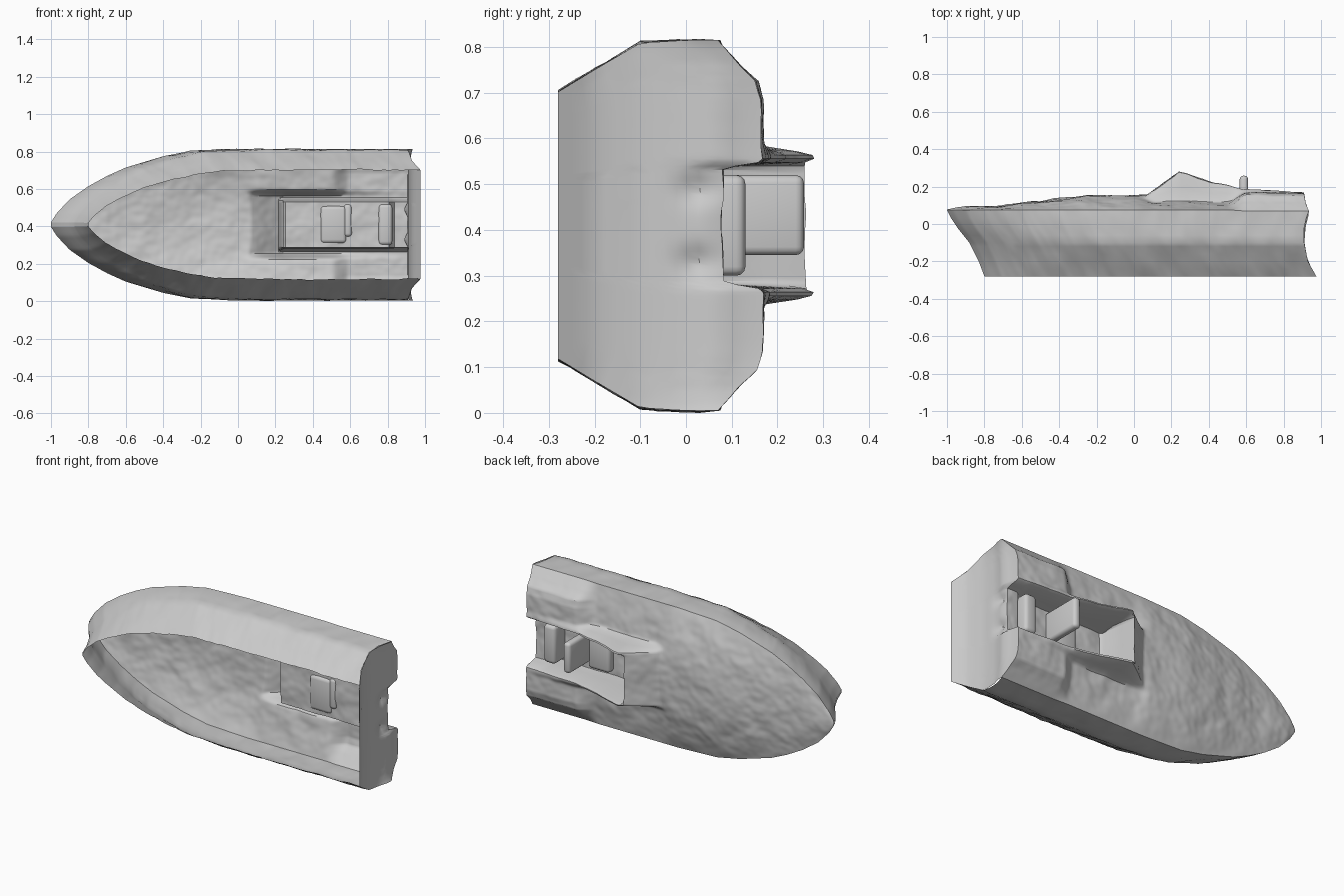
import bpy, bmesh, math
from mathutils import Vector, noise

if "Cube" in bpy.data.objects:
    bpy.data.objects.remove(bpy.data.objects["Cube"])

CZ = 0.41            # centreline height: the boat lies on its side, its deck faces +y
NX, NV = 170, 100    # stations along the hull, columns across the deck


def interp(pts, x):
    if x <= pts[0][0]:
        return pts[0][1]
    for (a, p), (b, q) in zip(pts, pts[1:]):
        if x <= b:
            return p + (q - p) * (x - a) / (b - a)
    return pts[-1][1]


def step(a, b, x):
    t = max(0, min(1, (x - a) / (b - a)))
    return t * t * (3 - 2 * t)


# Hull lines
HALF = [(-1, .012), (-.97, .06), (-.9, .135), (-.8, .205), (-.7, .26), (-.6, .305),
        (-.4, .365), (-.25, .395), (0, .405), (.95, .405)]
FLARE = [(-.28, .72), (-.2, .84), (-.1, .985), (0, 1), (.07, 1)]
BOW = [(-.28, -.80), (-.2, -.83), (-.1, -.88), (0, -.96), (.07, -1)]
STERN = [(-.28, .975), (-.2, .93), (-.1, .91), (0, .91), (.07, .935), (.17, .905)]
CROWN = [(-1, .08), (-.95, .088), (-.7, .1), (-.5, .125), (-.25, .153), (0, .155), (1, .155)]
SCREEN = [(.05, .14), (.12, .19), (.24, .28), (.42, .225), (.58, .185), (1, .165)]
SIDE = [(0, .168), (.68, .166), (.78, .155), (.86, .12), (1, .07)]


def deck_height(x, v, t):
    """Deck surface with side decks, windscreen and sunken cockpit."""
    a = abs(v)
    fore = .075 + (interp(CROWN, x) - .075) * (1 - t ** 2.2)
    if x > -.1:
        fore -= .025 * step(.0, .12, x) * step(.14, .2, a) * (1 - t ** 3)
    y = fore + (interp(SIDE, t) - fore) * step(.50, .60, x)
    if x > .05:                                     # windscreen surround
        rise = max(0, interp(SCREEN, x) - y)
        y += rise * (1 - step(.15, .185, a))
    well = step(.215, .245, x) * (1 - step(.122, .142, a))
    floor = .03 + .05 * step(.80, .84, x)           # cockpit well and low stern
    return y + (floor - y) * well


def bump(p):
    return .007 * noise.noise(p * 9) + .003 * noise.noise(p * 25)


def finish(bm, name, angle=35):
    bmesh.ops.remove_doubles(bm, verts=bm.verts, dist=.0004)
    bmesh.ops.recalc_face_normals(bm, faces=bm.faces)
    me = bpy.data.meshes.new(name)
    bm.to_mesh(me)
    bm.free()
    ob = bpy.data.objects.new(name, me)
    bpy.context.collection.objects.link(ob)
    bpy.ops.object.select_all(action='DESELECT')
    bpy.context.view_layer.objects.active = ob
    ob.select_set(True)
    bpy.ops.object.shade_smooth_by_angle(angle=math.radians(angle))
    return ob


def surface(name, rows, flip=False):
    """Skin a grid of points; flip turns the faces round."""
    bm = bmesh.new()
    vs = [[bm.verts.new(p) for p in r] for r in rows]
    for r0, r1 in zip(vs, vs[1:]):
        for i in range(len(r0) - 1):
            bm.faces.new((r0[i], r0[i + 1], r1[i + 1], r1[i]))
    ob = finish(bm, name)
    up = sum((f.normal * f.area for f in ob.data.polygons), Vector())
    want = Vector((1, 0, 0)) if flip else Vector((0, 1, 0))
    if up.dot(want) < 0:
        ob.data.flip_normals()
    return ob


def station(i):
    s = i / NX
    return -1 + 1.935 * (.25 * s * s + .75 * s)


# Deck
deck = []
for i in range(NX + 1):
    x = station(i)
    w = interp(HALF, x)
    row = []
    for j in range(NV + 1):
        t = 2 * j / NV - 1
        y = deck_height(x, t * w, abs(t))
        xs = x - .03 * step(.86, .935, x) * (1 - abs(t) ** 6)
        p = Vector((xs, y, CZ + t * w))
        p.y += bump(p) * (1 - abs(t) ** 8)
        row.append(p)
    deck.append(row)
surface("deck", deck)


# Hull sides, from gunwale to the open cut edge
LEVELS = [.07, .03, -.02, -.06, -.1, -.12, -.16, -.2, -.24, -.28]
for side, name in ((1, "hull_side_upper"), (-1, "hull_side_lower")):
    rows = []
    for i in range(NX + 1):
        xd = station(i)
        s = (xd + 1) / 1.935
        row = []
        for k, y in enumerate(LEVELS):
            x0, x1 = interp(BOW, y), interp(STERN, y)
            p = Vector((x0 + (x1 - x0) * s, y, CZ + side * interp(HALF, xd) * interp(FLARE, y)))
            if k:
                p.z += bump(p) * min(1, s * 8)
            else:
                p.y = deck[i][NV if side > 0 else 0].y
            row.append(p)
        rows.append(row)
    ob = surface(name, rows)
    n = sum((f.normal * f.area for f in ob.data.polygons), Vector())
    if n.z * side < 0:
        ob.data.flip_normals()

# Stem strip closing the blunt bow
surface("stem", [[Vector((interp(BOW, y), y, CZ + k * .012 * interp(FLARE, y)))
                  for k in (-1, 0, 1)] for y in LEVELS], flip=True).data.flip_normals()

# Transom
rows = []
for k in range(15):
    f = k / 14
    row = []
    for j in range(NV + 1):
        t = 2 * j / NV - 1
        top = deck[-1][j]
        y = top.y + (-.28 - top.y) * f
        x = interp(STERN, y)
        x += (top.x - x) * (1 - f) ** 4
        # Two shallow scoops in the stern below the cockpit
        for c in (-.08, .08):
            x -= .03 * math.exp(-((t * .405 - c) / .035) ** 2 - ((y - .04) / .04) ** 2) * step(0, .2, f)
        row.append(top if k == 0 else Vector((x, y, CZ + t * .405 * interp(FLARE, y))))
    rows.append(row)
surface("transom", rows, flip=True)


# Cockpit seats
def block(name, lo, hi, bevel):
    bm = bmesh.new()
    bmesh.ops.create_cube(bm, size=1)
    for v in bm.verts:
        v.co = Vector(lo[i] + (v.co[i] + .5) * (hi[i] - lo[i]) for i in range(3))
    bmesh.ops.bevel(bm, geom=bm.edges[:], offset=bevel, segments=3, affect='EDGES', profile=.5)
    return finish(bm, name)


block("seat_back", (.565, .02, .345), (.61, .258, .52), .018)
block("seat_base", (.44, .02, .31), (.58, .075, .51), .02)
block("rear_bench", (.75, .02, .30), (.825, .13, .52), .02)

# Stand the boat on z = 0
low = min(v.co.z for o in bpy.data.objects for v in o.data.vertices)
for o in bpy.data.objects:
    for v in o.data.vertices:
        v.co.z -= low
